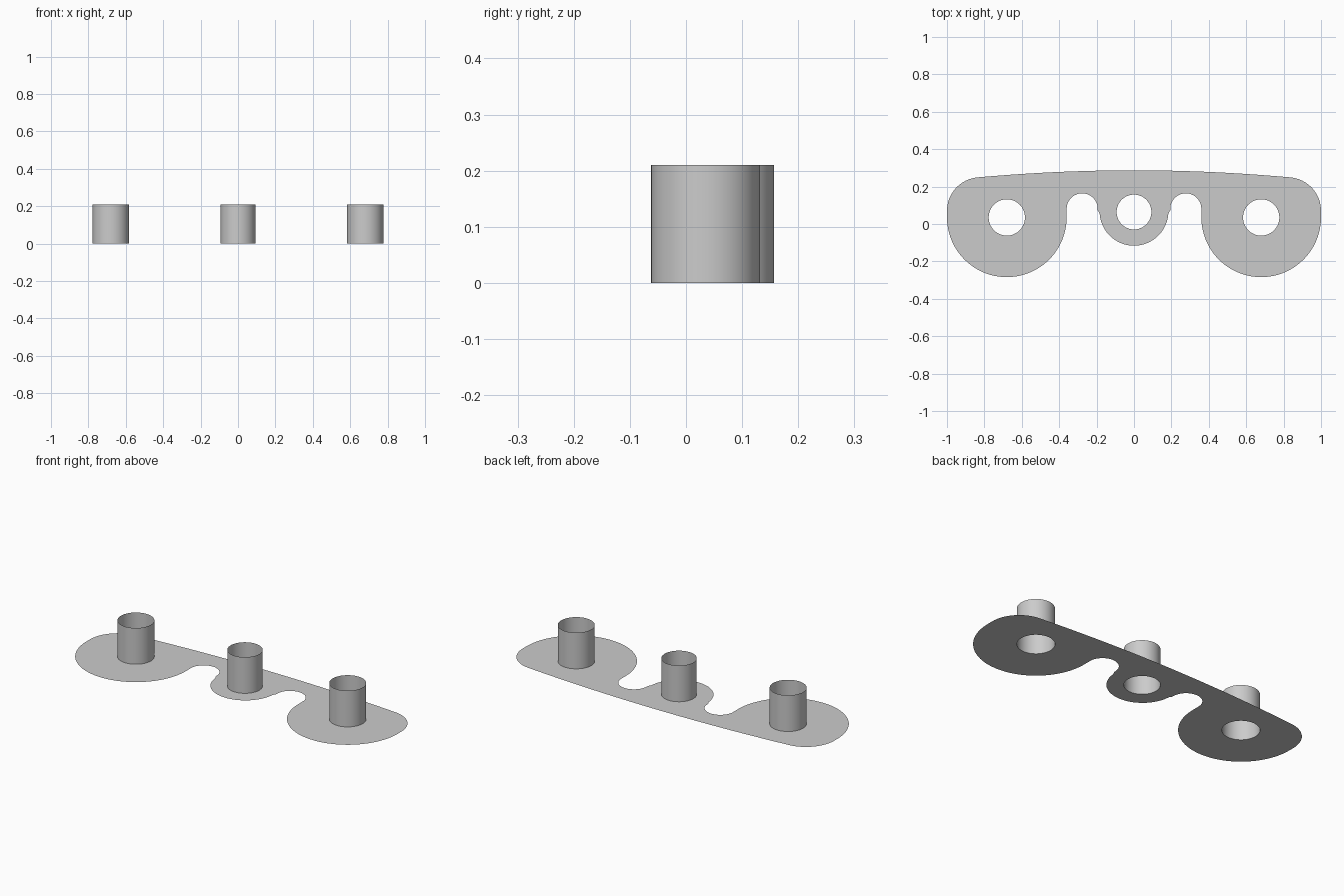
import bpy
import bmesh
from math import cos, sin, radians, pi

if "Cube" in bpy.data.objects:
    bpy.data.objects.remove(bpy.data.objects["Cube"])

HEIGHT = 0.21
# Tube axes and radii: x, y, r
TUBES = {"right_tube": (-0.68, 0.035, 0.097),
         "middle_tube": (0, 0.064, 0.093),
         "left_tube": (0.68, 0.035, 0.097)}

grey = bpy.data.materials.new("plain grey")
grey.use_nodes = True
colour = (0.6, 0.6, 0.6, 1)
grey.diffuse_color = colour
grey.node_tree.nodes["Principled BSDF"].inputs["Base Color"].default_value = colour


def arc(cx, cy, r, start, end, steps):
    angles = [radians(start + (end - start) * i / steps) for i in range(steps + 1)]
    return [(cx + r * cos(a), cy + r * sin(a)) for a in angles]


def finish(bm, name):
    mesh = bpy.data.meshes.new(name)
    bm.to_mesh(mesh)
    bm.free()
    mesh.materials.append(grey)
    obj = bpy.data.objects.new(name, mesh)
    bpy.context.collection.objects.link(obj)
    return obj


def add_loop(bm, points):
    verts = [bm.verts.new((x, y, 0)) for x, y in points]
    for a, b in zip(verts, verts[1:] + verts[:1]):
        bm.edges.new((a, b))


# Plate outline: one half, from the back centre round to the front centre
half = [(0.836 * i / 12, 0.287 - 0.038 * (i / 12) ** 2) for i in range(12)]
half += arc(0.82, 0.07, 0.18, 85, 0, 16)              # rounded back corner
half += arc(0.68, 0.036, 0.32, 0, -180, 48)           # large side lobe
half += arc(0.277, 0.081, 0.083, 0, 185, 24)          # notch
half += arc(0, 0.068, 0.184, -4, -90, 24)             # middle lobe
mirrored = [(-x, y) for x, y in reversed(half[1:-1])]

# Flat plate with a hole under each tube
bm = bmesh.new()
add_loop(bm, half + mirrored)
for x, y, r in TUBES.values():
    add_loop(bm, arc(x, y, r, 0, 360, 64)[:-1])
bmesh.ops.triangle_fill(bm, use_beauty=True, edges=bm.edges[:], normal=(0, 0, 1))
for face in bm.faces:
    face.normal_update()
    if face.normal.z < 0:
        face.normal_flip()
finish(bm, "base_plate")

# Open tubes standing on the plate
for name, (x, y, r) in TUBES.items():
    bm = bmesh.new()
    rings = [[bm.verts.new((px, py, z)) for px, py in arc(x, y, r, 0, 360, 64)[:-1]]
             for z in (0, HEIGHT)]
    low, high = rings
    for i in range(len(low)):
        j = (i + 1) % len(low)
        bm.faces.new((low[i], low[j], high[j], high[i])).smooth = True
    finish(bm, name)
